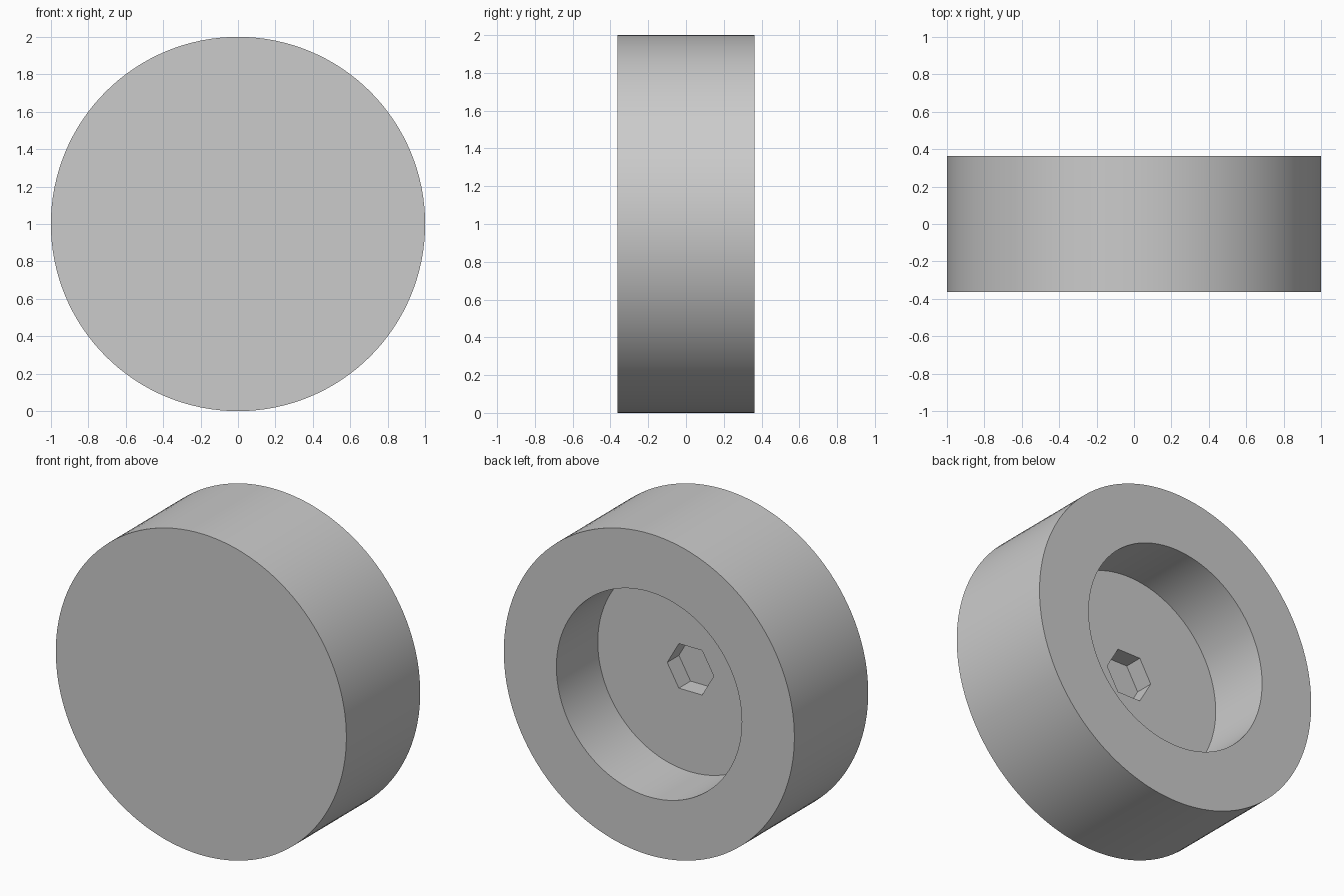
import bpy, bmesh, math

cube = bpy.data.objects.get("Cube")
if cube:
    bpy.data.objects.remove(cube, do_unlink=True)

SIDES = 128
HALF = 0.363            # half thickness of the disc
FLOOR = HALF - 0.407    # y of the recess floor
SOCKET = FLOOR - 0.115  # y of the socket bottom

bm = bmesh.new()


def ring(radius, y, sides=SIDES):
    """Closed loop of vertices around the y axis."""
    steps = [2 * math.pi * i / sides for i in range(sides)]
    return [bm.verts.new((radius * math.cos(a), y, 1 + radius * math.sin(a))) for a in steps]


def pairs(loop):
    return list(zip(loop, loop[1:] + loop[:1]))


def bridge(a, b):
    for (p, q), (r, s) in zip(pairs(a), pairs(b)):
        bm.faces.new((p, q, s, r))


# Solid front, outer wall, back rim and recess wall
front = ring(1, -HALF)
back = ring(1, HALF)
mouth = ring(0.638, HALF)
floor = ring(0.638, FLOOR)
bm.faces.new(front)
bridge(front, back)
bridge(back, mouth)
bridge(mouth, floor)

# Hexagonal socket sunk into the recess floor
hex_top = ring(0.16, FLOOR, 6)
hex_bottom = ring(0.16, SOCKET, 6)
bridge(hex_top, hex_bottom)
bm.faces.new(hex_bottom)

# Recess floor around the socket
edges = [bm.edges.get(p) or bm.edges.new(p) for p in pairs(floor) + pairs(hex_top)]
bmesh.ops.triangle_fill(bm, edges=edges, use_beauty=True, normal=(0, 1, 0))
bmesh.ops.recalc_face_normals(bm, faces=bm.faces[:])

mesh = bpy.data.meshes.new("wheel_knob")
bm.to_mesh(mesh)
bm.free()
knob = bpy.data.objects.new("wheel_knob", mesh)
bpy.context.collection.objects.link(knob)

# Plain grey finish
grey = bpy.data.materials.new("light_grey")
grey.use_nodes = True
colour = (0.6, 0.6, 0.6, 1)
grey.diffuse_color = colour
grey.node_tree.nodes["Principled BSDF"].inputs["Base Color"].default_value = colour
mesh.materials.append(grey)

# Smooth walls with crisp rims
bpy.ops.object.select_all(action="DESELECT")
knob.select_set(True)
bpy.context.view_layer.objects.active = knob
bpy.ops.object.shade_smooth_by_angle(angle=math.radians(30))
